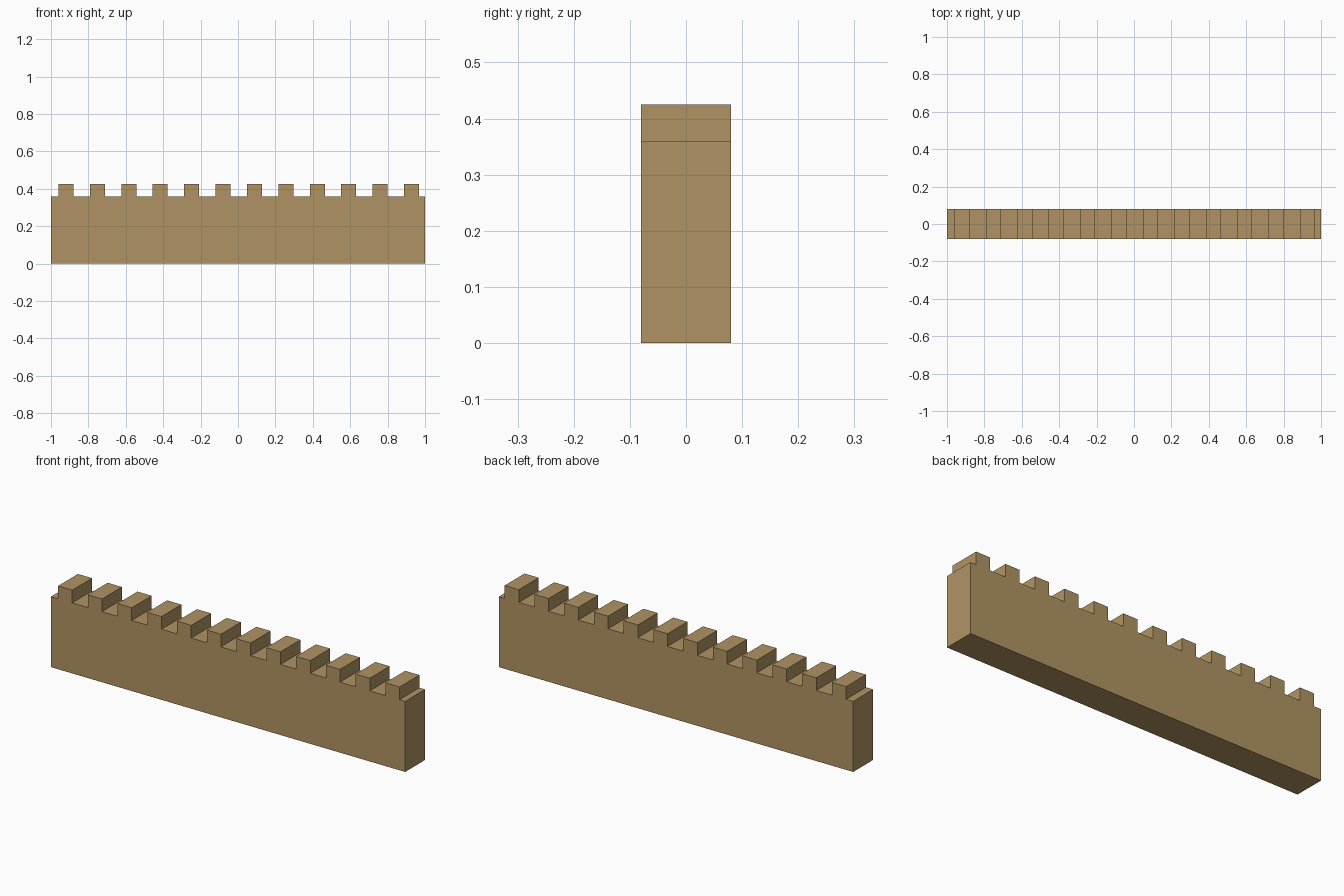
import bpy, bmesh

if "Cube" in bpy.data.objects:
    bpy.data.objects.remove(bpy.data.objects["Cube"])

HALF_LEN, HALF_DEPTH = 1.0, 0.08
WALL_H, TOP_H = 0.36, 0.425
COUNT, WIDTH, PITCH, START = 12, 0.08, 0.168, -0.96

# Battlement outline in the x-z plane, left to right along the top
outline = [(-HALF_LEN, 0), (-HALF_LEN, WALL_H)]
for i in range(COUNT):
    x = START + i * PITCH
    outline += [(x, WALL_H), (x, TOP_H), (x + WIDTH, TOP_H), (x + WIDTH, WALL_H)]
outline += [(HALF_LEN, WALL_H), (HALF_LEN, 0)]

# Extrude the outline through the wall thickness
bm = bmesh.new()
front = bm.faces.new([bm.verts.new((x, -HALF_DEPTH, z)) for x, z in outline])
ext = bmesh.ops.extrude_face_region(bm, geom=[front], use_keep_orig=True)
moved = [g for g in ext["geom"] if isinstance(g, bmesh.types.BMVert)]
bmesh.ops.translate(bm, verts=moved, vec=(0, 2 * HALF_DEPTH, 0))
bmesh.ops.recalc_face_normals(bm, faces=bm.faces)
mesh = bpy.data.meshes.new("crenellated_wall")
bm.to_mesh(mesh)
bm.free()
wall = bpy.data.objects.new("crenellated_wall", mesh)
bpy.context.collection.objects.link(wall)

# Sandstone colour
stone = bpy.data.materials.new("sandstone")
stone.diffuse_color = (0.434, 0.296, 0.127, 1)
stone.use_nodes = True
stone.node_tree.nodes["Principled BSDF"].inputs["Base Color"].default_value = stone.diffuse_color
mesh.materials.append(stone)
